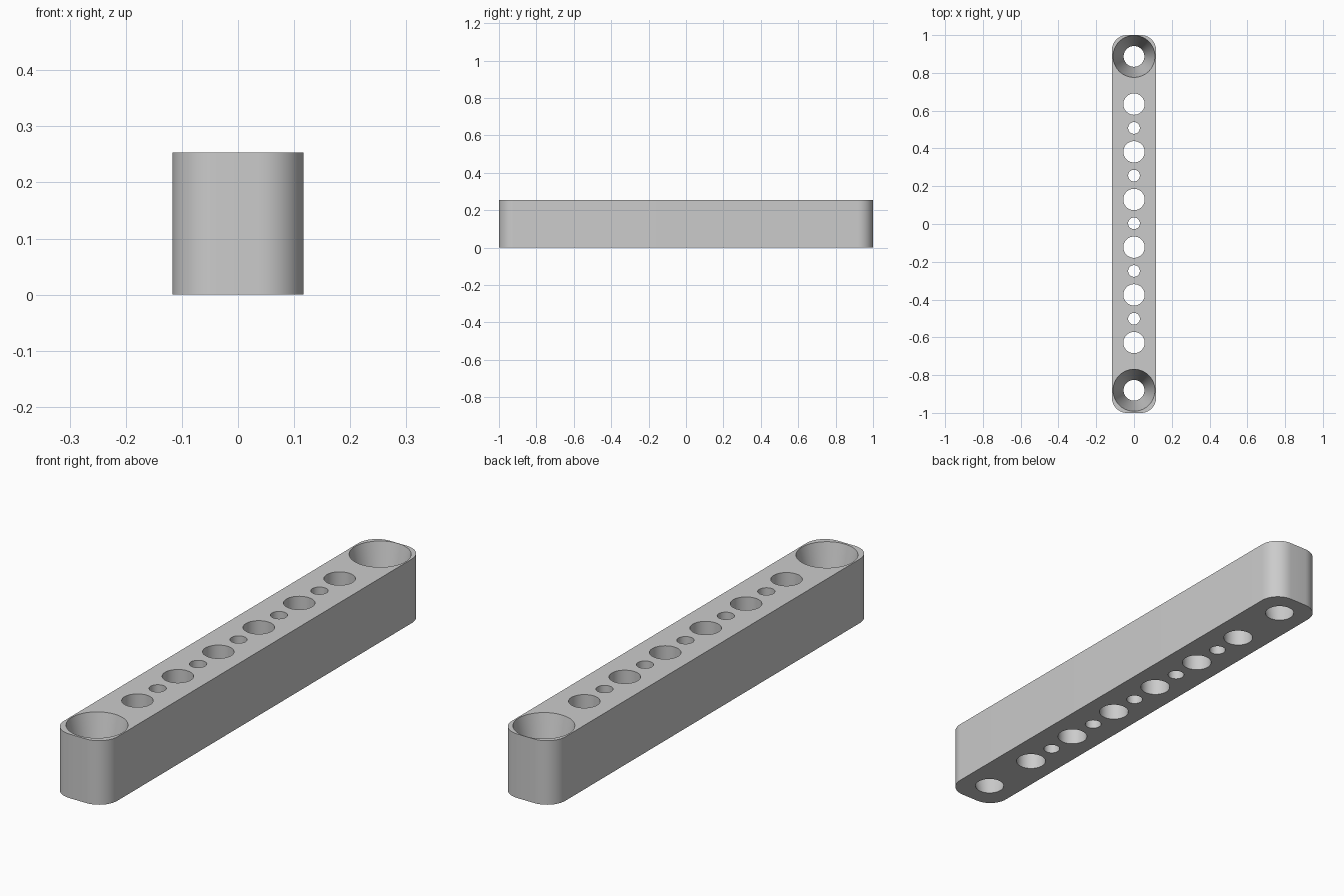
import bpy
import bmesh
from math import cos, sin, pi, radians
from mathutils import Matrix

cube = bpy.data.objects.get("Cube")
if cube:
    bpy.data.objects.remove(cube, do_unlink=True)

HALF_WIDTH, HALF_LENGTH, HEIGHT = 0.117, 1.0, 0.253
CORNER = 0.08
PITCH = 0.2525      # spacing of the large holes
OFFSET = 0.0035     # the hole row sits slightly off centre
LARGE, SMALL, FUNNEL = 0.0565, 0.031, 0.111

grey = bpy.data.materials.new("plain grey")
grey.use_nodes = True
grey.diffuse_color = (0.6, 0.6, 0.6, 1)
grey.node_tree.nodes["Principled BSDF"].inputs["Base Color"].default_value = (0.6, 0.6, 0.6, 1)


def make_object(name, bm):
    bmesh.ops.recalc_face_normals(bm, faces=bm.faces)
    mesh = bpy.data.meshes.new(name)
    bm.to_mesh(mesh)
    bm.free()
    mesh.materials.append(grey)
    obj = bpy.data.objects.new(name, mesh)
    bpy.context.collection.objects.link(obj)
    return obj


def add_hole(bm, y, bottom_radius, top_radius):
    """Add a cutter that overshoots both faces while keeping the slope."""
    extra = 0.02
    step = (top_radius - bottom_radius) * extra / HEIGHT
    bmesh.ops.create_cone(
        bm, cap_ends=True, segments=64,
        radius1=bottom_radius - step, radius2=top_radius + step,
        depth=HEIGHT + 2 * extra,
        matrix=Matrix.Translation((0, y + OFFSET, HEIGHT / 2)))


# Bar: rounded rectangle extruded upwards
bm = bmesh.new()
outline = []
steps = 12
for quarter, (sx, sy) in enumerate([(1, 1), (-1, 1), (-1, -1), (1, -1)]):
    for i in range(steps + 1):
        a = (quarter + i / steps) * pi / 2
        outline.append(bm.verts.new((sx * (HALF_WIDTH - CORNER) + CORNER * cos(a),
                                     sy * (HALF_LENGTH - CORNER) + CORNER * sin(a), 0)))
base = bm.faces.new(outline)
top = bmesh.ops.extrude_face_region(bm, geom=[base], use_keep_orig=True)["geom"]
bmesh.ops.translate(bm, vec=(0, 0, HEIGHT),
                    verts=[v for v in top if isinstance(v, bmesh.types.BMVert)])
bar = make_object("bar", bm)

# Hole cutters: large and small holes alternate between two tapered end holes
bm = bmesh.new()
for i in range(6):
    add_hole(bm, (i - 2.5) * PITCH, LARGE, LARGE)
for i in range(5):
    add_hole(bm, (i - 2) * PITCH, SMALL, SMALL)
for side in (-1, 1):
    add_hole(bm, side * 3.5 * PITCH, 0.055, FUNNEL)
cutter = make_object("hole_cutter", bm)
cutter.hide_render = True

# Cut the holes, then discard the cutter
cut = bar.modifiers.new("holes", 'BOOLEAN')
cut.operation = 'DIFFERENCE'
cut.solver = 'EXACT'
cut.object = cutter
bpy.ops.object.select_all(action='DESELECT')
bar.select_set(True)
bpy.context.view_layer.objects.active = bar
bpy.ops.object.modifier_apply(modifier=cut.name)
bpy.data.objects.remove(cutter, do_unlink=True)

bpy.ops.object.shade_smooth_by_angle(angle=radians(30))
